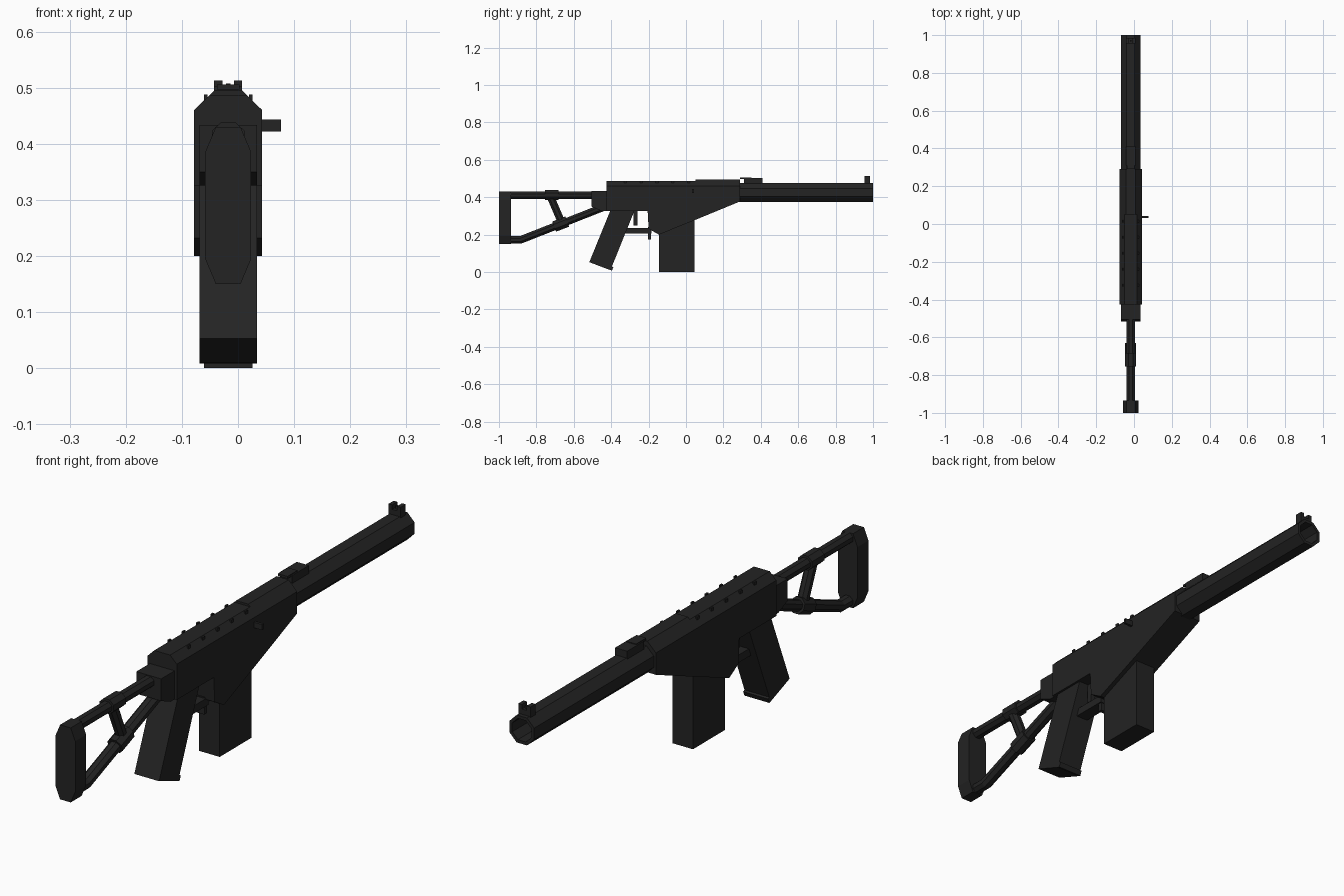
import bpy, bmesh, math
from mathutils import Vector

if "Cube" in bpy.data.objects:
    bpy.data.objects.remove(bpy.data.objects["Cube"])

CX = -0.0175  # centre line of the body
mat = bpy.data.materials.new("matte black")
mat.diffuse_color = (0.017, 0.017, 0.017, 1)
mat.use_nodes = True
mat.node_tree.nodes["Principled BSDF"].inputs["Base Color"].default_value = mat.diffuse_color


def finish(name, bm):
    bmesh.ops.recalc_face_normals(bm, faces=bm.faces)
    me = bpy.data.meshes.new(name)
    bm.to_mesh(me)
    bm.free()
    me.materials.append(mat)
    ob = bpy.data.objects.new(name, me)
    bpy.context.collection.objects.link(ob)
    return ob


def loft(name, rings):
    """Join closed rings of points and cap both ends."""
    bm = bmesh.new()
    vs = [[bm.verts.new(p) for p in r] for r in rings]
    n = len(vs[0])
    for a, b in zip(vs, vs[1:]):
        for i in range(n):
            bm.faces.new((a[i], a[(i + 1) % n], b[(i + 1) % n], b[i]))
    bm.faces.new(vs[0])
    bm.faces.new(vs[-1])
    return finish(name, bm)


def side(name, pts, half):
    """Side profile (y, z) extruded across the body."""
    return loft(name, [[(CX + s * half, y, z) for y, z in pts] for s in (-1, 1)])


def along(name, pts, y0, y1):
    """Cross-section (x offset, z) extruded along y."""
    return loft(name, [[(CX + x, y, z) for x, z in pts] for y in (y0, y1)])


def box(name, x0, x1, y0, y1, z0, z1):
    return along(name, [(x0, z0), (x1, z0), (x1, z1), (x0, z1)], y0, y1)


def octagon(hx, hz, c=0.414):
    return [(hx, -hz * c), (hx, hz * c), (hx * c, hz), (-hx * c, hz),
            (-hx, hz * c), (-hx, -hz * c), (-hx * c, -hz), (hx * c, -hz)]


def tube(name, path, hx, hz):
    """Octagonal bar following a (y, z) path, mitred at bends."""
    P = [Vector(p) for p in path]
    rings = []
    for i, p in enumerate(P):
        d0 = (P[i] - P[i - 1]).normalized() if i else (P[1] - P[0]).normalized()
        d1 = (P[i + 1] - P[i]).normalized() if i < len(P) - 1 else d0
        d = (d0 + d1).normalized()
        nrm = Vector((-d.y, d.x)) / d.dot(d0)
        rings.append([(CX + a, p.x + nrm.x * b, p.y + nrm.y * b) for a, b in octagon(hx, hz)])
    return loft(name, rings)


# receiver body and its bevelled top covers
side("receiver_body", [(-0.425, 0.326), (-0.425, 0.46), (0.29, 0.46), (0.29, 0.378),
                       (0.045, 0.277), (-0.145, 0.2), (-0.2, 0.232), (-0.205, 0.326)], 0.0605)
along("receiver_cover", [(-0.0605, 0.46), (0.0605, 0.46), (0.033, 0.487), (-0.033, 0.487)], -0.425, 0.05)
along("handguard_cover", [(-0.0605, 0.46), (0.0605, 0.46), (0.025, 0.495), (-0.025, 0.495)], 0.05, 0.29)

# studs on the cover bevels
for s in (-1, 1):
    for i in range(5):
        y = 0.015 - 0.085 * i
        x = sorted((s * 0.037, s * 0.0435))
        box("cover_stud", x[0], x[1], y - 0.007, y + 0.007, 0.465, 0.488)

# barrel shroud with a hollow muzzle
R, r = 0.0515, 0.04
loft("barrel_shroud", [[(CX + x, y, 0.425 + z) for x, z in octagon(q, q)]
                       for q, y in ((R, 0.28), (R, 1.0), (r, 1.0), (r, 0.85))])

# sights
box("rear_sight_base", -0.025, 0.025, 0.31, 0.41, 0.47, 0.503)
box("rear_sight_leaf", -0.02, 0.02, 0.29, 0.35, 0.497, 0.506)
box("front_sight_base", -0.025, 0.025, 0.955, 0.985, 0.47, 0.496)
for s in (-1, 1):
    x = sorted((s * 0.01, s * 0.025))
    box("front_sight_ear", x[0], x[1], 0.955, 0.985, 0.49, 0.513)
box("front_sight_post", -0.004, 0.004, 0.966, 0.974, 0.49, 0.507)

# charging handle
box("charging_handle", 0.05, 0.0945, 0.033, 0.043, 0.422, 0.443)

# magazine, grip and trigger group
box("magazine", -0.043, 0.043, -0.145, 0.045, 0.0, 0.3)
side("grip", [(-0.404, 0.33), (-0.517, 0.053), (-0.404, 0.01), (-0.275, 0.33)], 0.0515)
side("grip_lip", [(-0.42, 0.017), (-0.396, 0.008), (-0.388, 0.026), (-0.412, 0.036)], 0.0515)
box("trigger", -0.01, 0.01, -0.28, -0.26, 0.25, 0.335)
box("trigger_guard", -0.025, 0.025, -0.335, -0.185, 0.207, 0.236)
box("guard_catch", -0.02, 0.02, -0.203, -0.188, 0.175, 0.24)

# skeleton stock
side("stock_block", [(-0.505, 0.35), (-0.505, 0.433), (-0.42, 0.433), (-0.42, 0.326), (-0.45, 0.326)], 0.0515)
tube("stock_top_tube", [(-0.96, 0.41), (-0.48, 0.41)], 0.022, 0.02)
tube("stock_lower_tube", [(-0.96, 0.172), (-0.885, 0.172), (-0.44, 0.347)], 0.022, 0.02)
tube("stock_brace", [(-0.725, 0.405), (-0.665, 0.265)], 0.019, 0.02)
tube("upper_clamp", [(-0.755, 0.412), (-0.682, 0.412)], 0.029, 0.027)
tube("lower_clamp", [(-0.705, 0.243), (-0.635, 0.27)], 0.029, 0.029)
along("butt_plate", [(0.022, 0.15), (0.041, 0.195), (0.041, 0.385), (0.022, 0.43),
                     (-0.022, 0.43), (-0.041, 0.385), (-0.041, 0.195), (-0.022, 0.15)], -1.0, -0.935)
